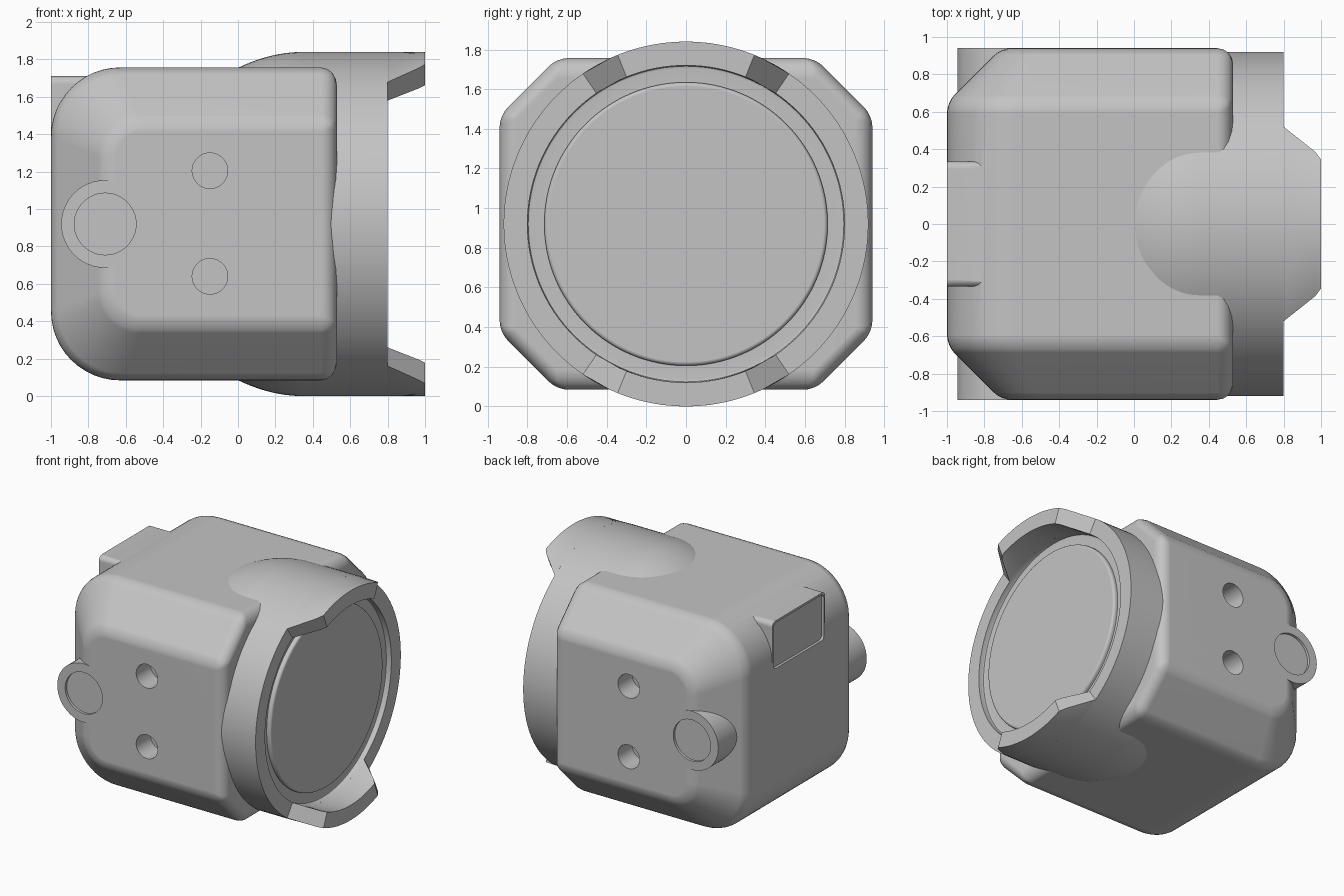
import bpy, bmesh
from math import sin, cos, pi, radians, asin
from mathutils import Matrix, Vector

if "Cube" in bpy.data.objects:
    bpy.data.objects.remove(bpy.data.objects["Cube"], do_unlink=True)

grey = bpy.data.materials.new("matte_grey")
grey.use_nodes = True
grey.diffuse_color = (0.55, 0.55, 0.55, 1)
grey.node_tree.nodes["Principled BSDF"].inputs["Base Color"].default_value = (0.55, 0.55, 0.55, 1)

AXIS_Z = 0.92


def finish(name, bm):
    bmesh.ops.recalc_face_normals(bm, faces=bm.faces[:])
    mesh = bpy.data.meshes.new(name)
    bm.to_mesh(mesh)
    bm.free()
    mesh.materials.append(grey)
    obj = bpy.data.objects.new(name, mesh)
    bpy.context.collection.objects.link(obj)
    return obj


def activate(obj):
    bpy.ops.object.select_all(action='DESELECT')
    obj.select_set(True)
    bpy.context.view_layer.objects.active = obj


def smooth(obj):
    activate(obj)
    bpy.ops.object.shade_smooth_by_angle(angle=radians(30))
    mod = obj.modifiers.new("even_shading", 'WEIGHTED_NORMAL')
    mod.keep_sharp = True


def loft(name, rings):
    """Skin equal-length loops and cap both ends."""
    bm = bmesh.new()
    rows = [[bm.verts.new(p) for p in ring] for ring in rings]
    bm.faces.new(rows[0])
    bm.faces.new(rows[-1])
    for a, b in zip(rows, rows[1:]):
        for i in range(len(a)):
            j = (i + 1) % len(a)
            bm.faces.new((a[i], a[j], b[j], b[i]))
    return finish(name, bm)


def cylinder(name, x, z, radius, y0, y1):
    bm = bmesh.new()
    bmesh.ops.create_cone(
        bm, cap_ends=True, segments=48, radius1=radius, radius2=radius, depth=abs(y1 - y0),
        matrix=Matrix.Translation((x, (y0 + y1) / 2, z)) @ Matrix.Rotation(pi / 2, 4, 'X'))
    return finish(name, bm)


def block(name, lo, hi, corner):
    """Box whose four edges along x are rounded."""
    bm = bmesh.new()
    lo, hi = Vector(lo), Vector(hi)
    bmesh.ops.create_cube(bm, size=1, matrix=Matrix.Translation((lo + hi) / 2)
                          @ Matrix.Diagonal((*(hi - lo), 1)))
    edges = [e for e in bm.edges if abs(e.verts[0].co.x - e.verts[1].co.x) > 0.01]
    bmesh.ops.bevel(bm, geom=edges, offset=corner, segments=4, profile=0.5, affect='EDGES')
    return finish(name, bm)


def combine(obj, tool, operation):
    tool.hide_render = True
    mod = obj.modifiers.new("combine", 'BOOLEAN')
    mod.operation, mod.solver, mod.object = operation, 'EXACT', tool
    activate(obj)
    bpy.ops.object.modifier_apply(modifier=mod.name)
    bpy.data.objects.remove(tool, do_unlink=True)


# Housing: rounded side outline, chamfered toward both flat sides
def outline(y, inset, radius, steps=12):
    left, top, low = -1 + inset, 1.757 - inset, 0.084 + inset
    pts = [(0.53, y, top)]
    for cz, start in ((top - radius, pi / 2), (low + radius, pi)):
        for i in range(steps + 1):
            a = start + pi / 2 * i / steps
            pts.append((left + radius + radius * cos(a), y, cz + radius * sin(a)))
    return pts + [(0.53, y, low)]


housing = loft("housing", [outline(-0.94, 0.29, 0.2), outline(-0.65, 0, 0.37),
                           outline(0.65, 0, 0.37), outline(0.94, 0.29, 0.2)])

# Broad rounding at the lens end, tighter rounding on the other creases
bm = bmesh.new()
bm.from_mesh(housing.data)
weight = bm.edges.layers.float.new("bevel_weight_edge")
for e in bm.edges:
    if e.calc_face_angle() > radians(30):
        e[weight] = 1 if all(v.co.x > 0.52 for v in e.verts) else 0.65
bm.to_mesh(housing.data)
bm.free()
bevel = housing.modifiers.new("soft_edges", 'BEVEL')
bevel.width, bevel.segments = 0.085, 4
bevel.limit_method = 'WEIGHT'
bevel.use_clamp_overlap = False
activate(housing)
bpy.ops.object.modifier_apply(modifier=bevel.name)

# Rear port block with a shallow framed recess
combine(housing, block("port", (-1, -0.335, 1.31), (-0.6, 0.335, 1.71), 0.04), 'UNION')
combine(housing, block("port_cut", (-1.1, -0.318, 1.327), (-0.98, 0.318, 1.693), 0.03), 'DIFFERENCE')

# Pivot bosses and screw holes on both sides
for side in (-1, 1):
    face = side * 0.94
    combine(housing, cylinder("boss", -0.71, AXIS_Z, 0.235, face, side * 0.4), 'UNION')
    combine(housing, cylinder("boss_cut", -0.71, AXIS_Z, 0.165, side * 1.1, side * 0.92), 'DIFFERENCE')
    for z in (0.64, 1.205):
        combine(housing, cylinder("screw_cut", -0.15, z, 0.095, side * 1.1, side * 0.76), 'DIFFERENCE')
smooth(housing)

# Lens barrel: lathed shell blending out of the housing, soft groove around the glass
profile = []
for i in range(13):
    x = -0.03 + 0.38 * i / 12
    profile.append((x, 0.92 - 0.085 * ((0.35 - x) / 0.35) ** 2))
profile += [(0.8, 0.92), (0.8, 0.8), (0.77, 0.8), (0.759, 0.796), (0.755, 0.785), (0.755, 0.715)]
for i in range(5):
    a = pi / 2 * i / 4
    profile.append((0.77 + 0.02 * sin(a), 0.695 + 0.02 * cos(a)))
SEG = 128
barrel = loft("lens_barrel", [[(x, r * sin(2 * pi * i / SEG), AXIS_Z + r * cos(2 * pi * i / SEG))
                               for i in range(SEG)] for x, r in profile])
smooth(barrel)


# Hood tabs: curved lips above and below the lens, narrowing outward
def hood_tab(name, sign):
    rings = []
    for i in range(33):
        u = i / 16 - 1
        ring = []
        for x, half_width, r in ((0.8, 0.52, 0.92), (0.97, 0.385, 0.92), (1.0, 0.345, 0.92),
                                 (1.0, 0.345, 0.8), (0.97, 0.385, 0.8), (0.8, 0.52, 0.8)):
            a = u * asin(half_width / 0.92)
            ring.append((x, r * sin(a), AXIS_Z + sign * r * cos(a)))
        rings.append(ring)
    smooth(loft(name, rings))


hood_tab("upper_hood_tab", 1)
hood_tab("lower_hood_tab", -1)
